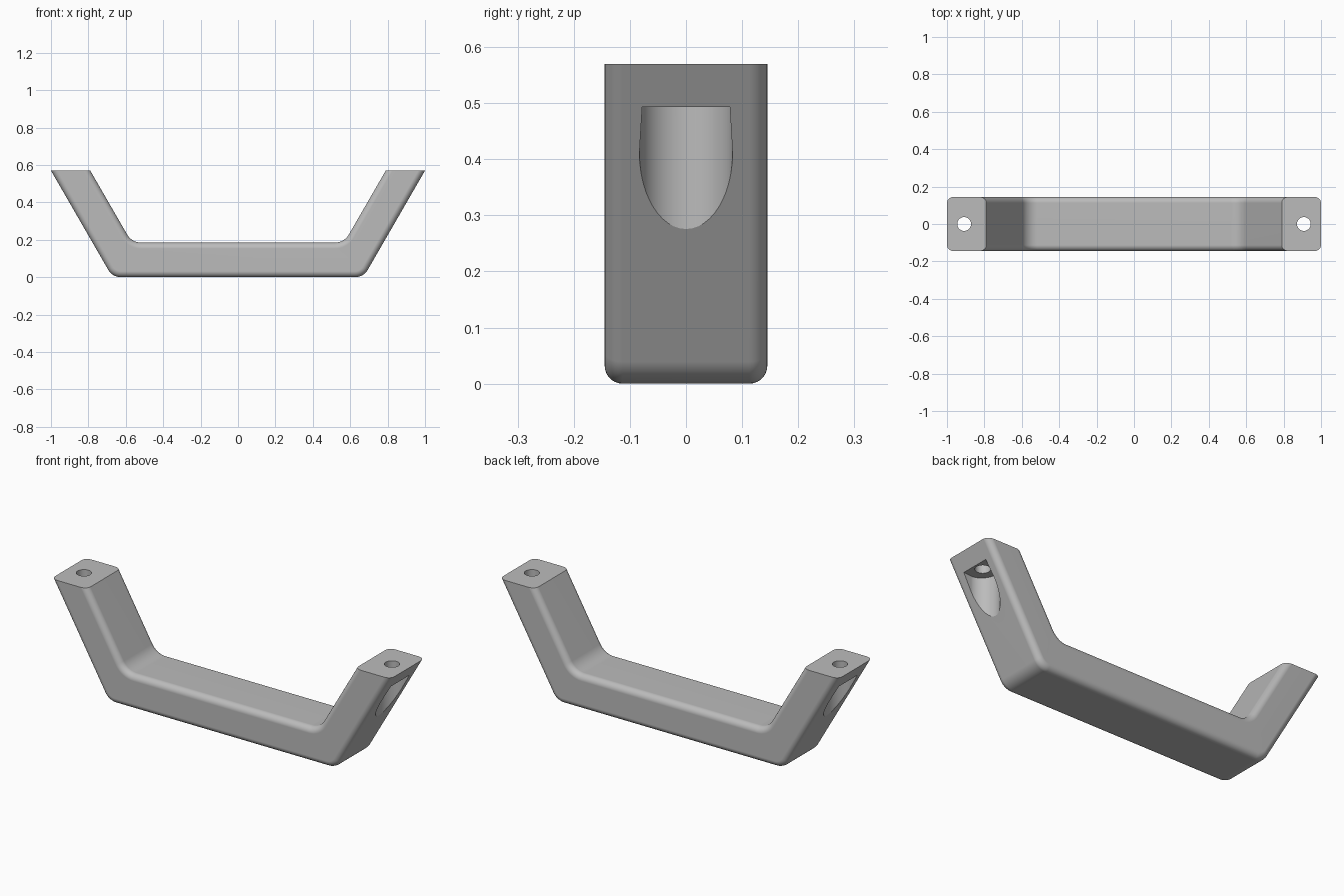
import bpy, bmesh, math
from mathutils import Vector

if "Cube" in bpy.data.objects:
    bpy.data.objects.remove(bpy.data.objects["Cube"], do_unlink=True)

HEIGHT, HALF_DEPTH, BAR = 0.57, 0.145, 0.185
SLOPE = 1 / math.tan(math.radians(60))
LEG_TOP = 0.8            # legs overshoot, then get trimmed level
HOLE_X, SEAT_Z = 0.908, 0.493


def material(name, value):
    mat = bpy.data.materials.new(name)
    mat.use_nodes = True
    mat.diffuse_color = (value, value, value, 1)
    mat.node_tree.nodes["Principled BSDF"].inputs["Base Color"].default_value = (value, value, value, 1)
    return mat


def fillet(prev, corner, nxt, tangent, steps=8):
    """Points of a rounded corner between two straight runs."""
    a, c, b = Vector(prev), Vector(corner), Vector(nxt)
    u, v = (a - c).normalized(), (b - c).normalized()
    half = u.angle(v) / 2
    radius = tangent * math.tan(half)
    centre = c + (u + v).normalized() * (tangent / math.cos(half))
    start, end = c + u * tangent - centre, c + v * tangent - centre
    sweep = math.pi - 2 * half
    pts = []
    for i in range(steps + 1):
        t = i / steps
        pts.append(centre + (start * math.sin((1 - t) * sweep) + end * math.sin(t * sweep)) / math.sin(sweep))
    return pts


def prism(name, points, offset):
    """Extrude a closed outline of 3D points along the offset."""
    bm = bmesh.new()
    face = bm.faces.new([bm.verts.new(p) for p in points])
    ext = bmesh.ops.extrude_face_region(bm, geom=[face])
    bmesh.ops.translate(bm, vec=offset, verts=[g for g in ext["geom"] if isinstance(g, bmesh.types.BMVert)])
    bmesh.ops.recalc_face_normals(bm, faces=bm.faces)
    return finish(name, bm)


def finish(name, bm):
    mesh = bpy.data.meshes.new(name)
    bm.to_mesh(mesh)
    bm.free()
    obj = bpy.data.objects.new(name, mesh)
    bpy.context.collection.objects.link(obj)
    return obj


# Side outline of the handle: outer run, then inner run
def run(foot_x, z, tangent):
    top_x = foot_x + (LEG_TOP - z) * SLOPE
    tl, bl, br, tr = (-top_x, LEG_TOP), (-foot_x, z), (foot_x, z), (top_x, LEG_TOP)
    return [Vector(tl)] + fillet(tl, bl, br, tangent) + fillet(bl, br, tr, tangent) + [Vector(tr)]


outer = run(1 - HEIGHT * SLOPE, 0, 0.045)
inner = run(0.79 - (HEIGHT - BAR) * SLOPE, BAR, 0.05)
outline = [Vector((p.x, -HALF_DEPTH, p.y)) for p in outer + inner[::-1]]
handle = prism("pull_handle", outline, (0, 2 * HALF_DEPTH, 0))

# Round the long edges, then trim the leg ends level
bm = bmesh.new()
bm.from_mesh(handle.data)
rims = [e for e in bm.edges
        if abs(e.verts[0].co.y - e.verts[1].co.y) < 1e-4
        and min(v.co.z for v in e.verts) < LEG_TOP - 0.01]
bmesh.ops.bevel(bm, geom=rims, offset=0.032, segments=7, profile=0.5, affect='EDGES')
bmesh.ops.bisect_plane(bm, geom=bm.verts[:] + bm.edges[:] + bm.faces[:],
                       plane_co=(0, 0, HEIGHT), plane_no=(0, 0, 1), clear_outer=True)
bmesh.ops.holes_fill(bm, edges=[e for e in bm.edges if e.is_boundary], sides=0)
bmesh.ops.recalc_face_normals(bm, faces=bm.faces)
bm.to_mesh(handle.data)
bm.free()

# Screw holes and the screw head pockets open to the outer slopes
cutters = []
for side, label in ((1, "left"), (-1, "right")):
    ring = [math.tau * i / 32 for i in range(32)]
    cutters.append(prism(label + "_screw_hole_cutter",
                         [(side * HOLE_X + 0.037 * math.cos(a), 0.037 * math.sin(a), SEAT_Z - 0.05) for a in ring],
                         (0, 0, 0.2)))
    arc = [math.pi / 2 + math.pi * i / 24 for i in range(25)]
    pocket = [(HOLE_X + 0.078 * math.cos(a), 0.083 * math.sin(a)) for a in arc]
    pocket += [(0.956, -0.078), (1.1, -0.07), (1.1, 0.07), (0.956, 0.078)]
    cutters.append(prism(label + "_screw_pocket_cutter",
                         [(side * x, y, 0.2) for x, y in pocket], (0, 0, SEAT_Z - 0.2)))

bpy.ops.object.select_all(action='DESELECT')
bpy.context.view_layer.objects.active = handle
handle.select_set(True)
for cutter in cutters:
    cutter.hide_render = True
    mod = handle.modifiers.new(cutter.name, 'BOOLEAN')
    mod.operation, mod.solver, mod.object = 'DIFFERENCE', 'EXACT', cutter
    bpy.ops.object.modifier_apply(modifier=mod.name)
    bpy.data.objects.remove(cutter, do_unlink=True)

# Finish: one grey, soft rounded edges with crisp cuts
handle.data.materials.clear()
handle.data.materials.append(material("light_grey", 0.5))
bpy.ops.object.shade_smooth_by_angle(angle=math.radians(30))
weighted = handle.modifiers.new("even_shading", 'WEIGHTED_NORMAL')
weighted.keep_sharp = True
